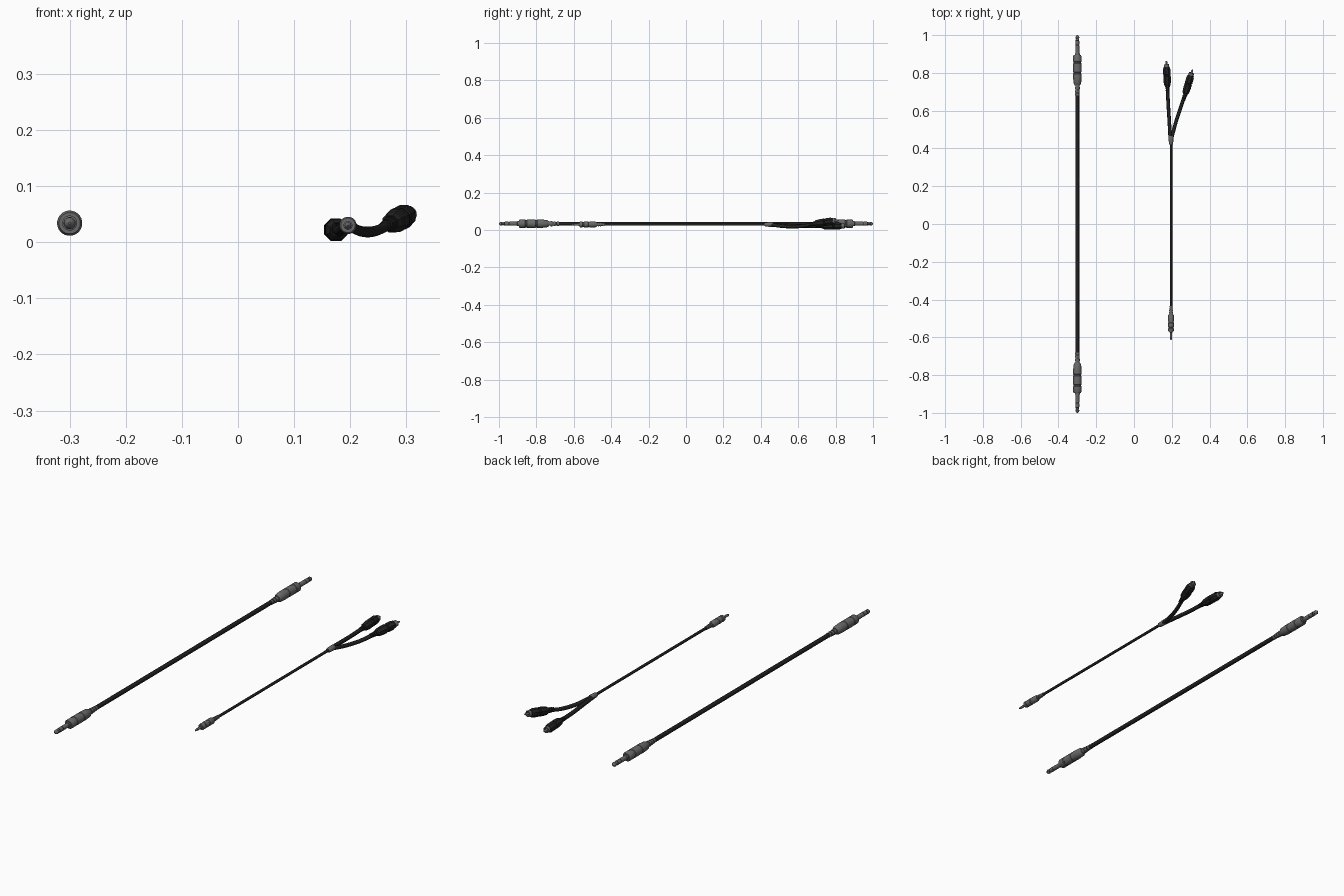
import bpy, bmesh, math
from mathutils import Vector

if "Cube" in bpy.data.objects:
    bpy.data.objects.remove(bpy.data.objects["Cube"])


def make_mat(name, c):
    m = bpy.data.materials.new(name)
    m.diffuse_color = (c, c, c, 1)
    m.use_nodes = True
    m.node_tree.nodes["Principled BSDF"].inputs["Base Color"].default_value = m.diffuse_color
    return m


black = make_mat("black_rubber", 0.015)
metal = make_mat("grey_metal", 0.14)


def lathe(name, profile, origin, direction, mat, sides=16, smooth=True):
    """Closed solid of revolution; profile = (distance along direction, radius)."""
    bm = bmesh.new()
    q = Vector(direction).to_track_quat('Z', 'Y')
    o = Vector(origin)
    rings = []
    for d, r in profile:
        rings.append([bm.verts.new(o + q @ Vector((
            r * math.cos((i + 0.5) * math.tau / sides),
            r * math.sin((i + 0.5) * math.tau / sides), d))) for i in range(sides)])
    for a, b in zip(rings, rings[1:]):
        for i in range(sides):
            j = (i + 1) % sides
            bm.faces.new((a[i], a[j], b[j], b[i]))
    bm.faces.new(rings[0][::-1])
    bm.faces.new(rings[-1])
    bmesh.ops.recalc_face_normals(bm, faces=bm.faces)
    me = bpy.data.meshes.new(name)
    bm.to_mesh(me)
    bm.free()
    if smooth:
        me.shade_smooth()
        me.set_sharp_from_angle(angle=math.radians(35))
    me.materials.append(mat)
    ob = bpy.data.objects.new(name, me)
    bpy.context.collection.objects.link(ob)
    return ob


def cable(name, pts, radius):
    cu = bpy.data.curves.new(name, 'CURVE')
    cu.dimensions = '3D'
    cu.bevel_depth = radius
    cu.bevel_resolution = 2
    cu.resolution_u = 6
    cu.use_fill_caps = True
    sp = cu.splines.new('BEZIER')
    sp.bezier_points.add(len(pts) - 1)
    for bp, p in zip(sp.bezier_points, pts):
        bp.co = p
        bp.handle_left_type = bp.handle_right_type = 'AUTO'
    cu.materials.append(black)
    ob = bpy.data.objects.new(name, cu)
    bpy.context.collection.objects.link(ob)
    bpy.ops.object.select_all(action='DESELECT')
    ob.select_set(True)
    bpy.context.view_layer.objects.active = ob
    bpy.ops.object.convert(target='MESH')


def ribs(start, end, r0, r1, n):
    """Tapered ribbed strain relief profile."""
    out = []
    step = (end - start) / n
    for i in range(n):
        r = r0 + (r1 - r0) * i / max(1, n - 1)
        s = start + i * step
        out += [(s, r), (s + step * 0.6, r), (s + step * 0.6, r * 0.8), (s + step, r * 0.8)]
    return out


# Long cable with a large jack plug at each end
LX, LZ = -0.3, 0.034
cable("long_cable", [(LX, -0.72, LZ), (LX, 0.72, LZ)], 0.0105)
for end, s in (("front", -1), ("back", 1)):
    o, d = (LX, 0, LZ), (0, s, 0)
    lathe(f"jack_relief_{end}", ribs(0.68, 0.75, 0.0115, 0.015, 4), o, d, metal)
    lathe(f"jack_sleeve_{end}", [
        (0.735, 0.015), (0.745, 0.0205), (0.775, 0.0225), (0.795, 0.0225), (0.797, 0.0205),
        (0.803, 0.0205), (0.805, 0.0225), (0.850, 0.0225), (0.852, 0.0205), (0.858, 0.0205),
        (0.860, 0.0225), (0.888, 0.0225), (0.894, 0.019)], o, d, metal, 24)
    lathe(f"jack_shaft_{end}", [
        (0.885, 0.0135), (0.902, 0.0135), (0.903, 0.0108), (0.945, 0.0108)], o, d, metal)
    lathe(f"jack_insulator_{end}", [(0.94, 0.0098), (0.975, 0.0098)], o, d, black)
    lathe(f"jack_ring_{end}", [(0.949, 0.0108), (0.969, 0.0108)], o, d, metal)
    lathe(f"jack_tip_{end}", [
        (0.973, 0.0108), (0.977, 0.0078), (0.981, 0.0075), (0.986, 0.0108),
        (0.990, 0.0105), (0.997, 0.006), (1.0, 0.002)], o, d, metal)

# Splitter cable: small jack at the front
SX, SZ = 0.196, 0.03
o, d = (SX, 0, SZ), (0, -1, 0)
cable("splitter_cable", [(SX, -0.46, SZ), (SX, 0.44, SZ)], 0.0065)
lathe("small_jack_relief", ribs(0.435, 0.485, 0.0085, 0.011, 5), o, d, metal)
lathe("small_jack_sleeve", [
    (0.478, 0.012), (0.484, 0.0155), (0.515, 0.0155), (0.517, 0.014), (0.521, 0.014),
    (0.523, 0.0155), (0.545, 0.0155), (0.547, 0.014), (0.551, 0.014), (0.553, 0.0155),
    (0.565, 0.0155), (0.569, 0.013)], o, d, metal)
lathe("small_jack_pin", [
    (0.565, 0.008), (0.575, 0.008), (0.576, 0.006), (0.600, 0.006), (0.602, 0.0045),
    (0.605, 0.006), (0.611, 0.004), (0.614, 0.001)], o, d, metal)

# Collar where the cable forks
lathe("fork_collar", [
    (0.42, 0.009), (0.424, 0.0115), (0.460, 0.0135), (0.466, 0.0115)],
    (SX, 0, SZ), (0, 1, 0), metal)

# Two branches, each ending in an eight-sided pin plug
branches = {
    "left": ([(0.192, 0.45, 0.030), (0.187, 0.54, 0.025), (0.181, 0.64, 0.021), (0.177, 0.73, 0.0215)],
             (-0.006, 0.132, 0.001)),
    "right": ([(0.198, 0.45, 0.029), (0.222, 0.54, 0.019), (0.248, 0.62, 0.021), (0.272, 0.69, 0.034)],
              (0.038, 0.127, 0.019)),
}
for side, (pts, d) in branches.items():
    cable(f"branch_cable_{side}", pts, 0.0095)
    o = pts[-1]
    lathe(f"pin_plug_relief_{side}", ribs(-0.035, 0.005, 0.0105, 0.0135, 4), o, d, black, 8, False)
    lathe(f"pin_plug_body_{side}", [
        (0.0, 0.0145), (0.008, 0.019), (0.030, 0.0215), (0.052, 0.0215), (0.054, 0.0195),
        (0.060, 0.0195), (0.062, 0.0215), (0.088, 0.0215), (0.096, 0.0185), (0.102, 0.0175)],
        o, d, black, 8, False)
    lathe(f"pin_plug_shell_{side}", [
        (0.098, 0.0145), (0.116, 0.0145), (0.116, 0.012), (0.104, 0.012)], o, d, metal)
    lathe(f"pin_plug_pin_{side}", [
        (0.098, 0.0055), (0.128, 0.0055), (0.134, 0.0025)], o, d, metal, 12)
